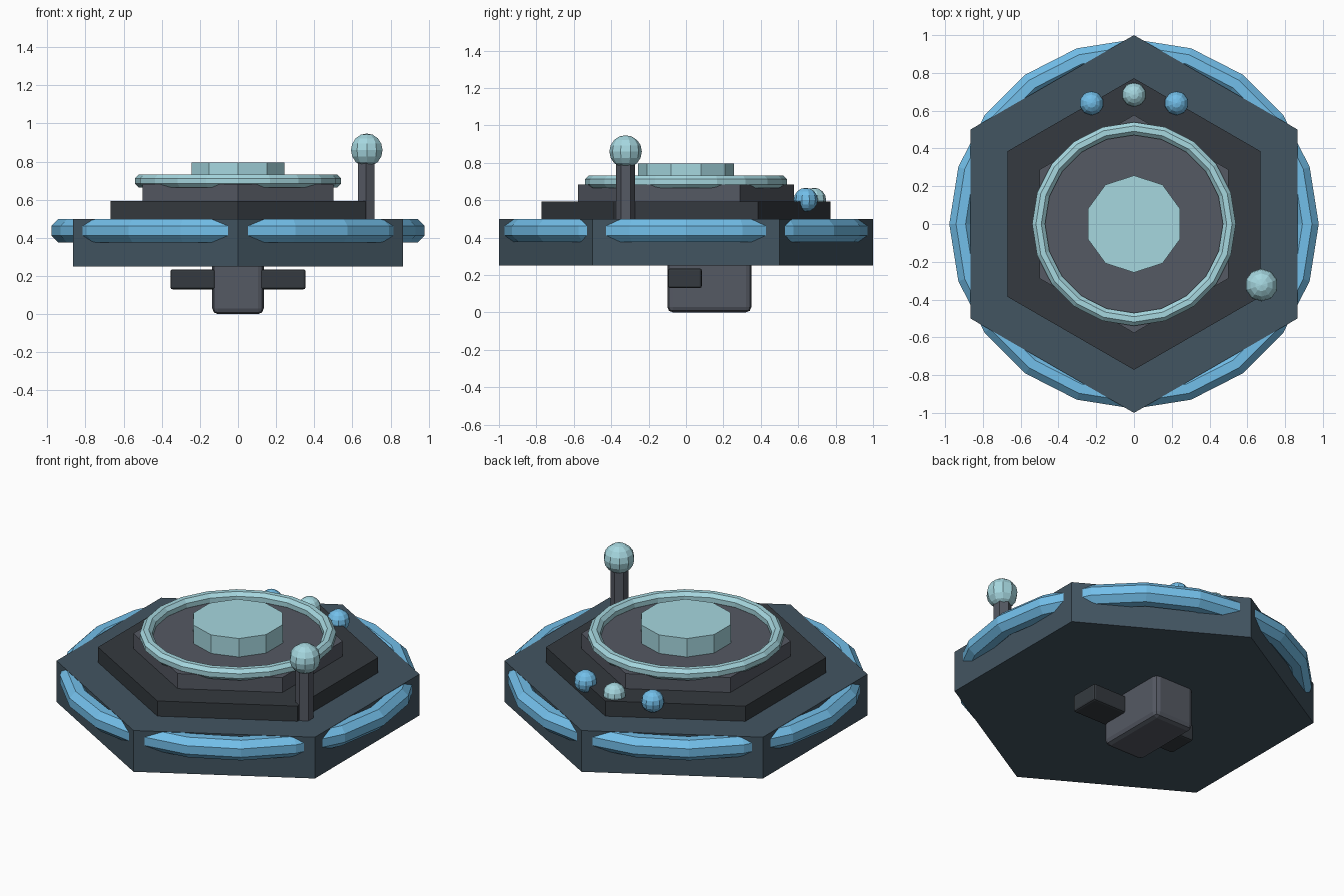
import bpy
from math import pi, cos, sin

if "Cube" in bpy.data.objects:
    bpy.data.objects.remove(bpy.data.objects["Cube"])


def mat(name, color):
    m = bpy.data.materials.new(name)
    m.diffuse_color = (*color, 1)
    m.use_nodes = True
    m.node_tree.nodes["Principled BSDF"].inputs["Base Color"].default_value = m.diffuse_color
    return m


SLATE = mat("slate", (0.055, 0.09, 0.12))
DARK = mat("dark", (0.035, 0.042, 0.05))
GREY = mat("grey", (0.09, 0.10, 0.125))
BLUE = mat("blue", (0.17, 0.52, 0.82))
CYAN = mat("cyan", (0.38, 0.68, 0.74))


def finish(name, m):
    o = bpy.context.object
    o.name = name
    o.data.materials.append(m)
    return o


def prism(name, sides, r, z0, z1, m, x=0, y=0):
    bpy.ops.mesh.primitive_cylinder_add(vertices=sides, radius=r, depth=z1 - z0,
                                        location=(x, y, (z0 + z1) / 2))
    return finish(name, m)


def ball(name, r, loc, m):
    bpy.ops.mesh.primitive_uv_sphere_add(segments=10, ring_count=8, radius=r, location=loc)
    return finish(name, m)


def ring(name, r, minor, z, m):
    # octagonal tube, turned so that a flat faces outward
    bpy.ops.mesh.primitive_torus_add(major_segments=20, minor_segments=8, major_radius=r,
                                     minor_radius=minor, location=(0, 0, z))
    o = finish(name, m)
    for i, v in enumerate(o.data.vertices):
        a, b = 2 * pi * (i // 8) / 20, 2 * pi * (i % 8 + 0.5) / 8
        d = r + minor * cos(b)
        v.co = (d * cos(a), d * sin(a), minor * sin(b))
    return o


def box(name, lo, hi, bevel, m):
    bpy.ops.mesh.primitive_cube_add(size=1, location=[(a + b) / 2 for a, b in zip(lo, hi)])
    o = finish(name, m)
    o.scale = [b - a for a, b in zip(lo, hi)]
    bpy.ops.object.transform_apply(location=False, rotation=False, scale=True)
    mod = o.modifiers.new("bevel", 'BEVEL')
    mod.width, mod.segments = bevel, 2
    return o


# stepped hexagonal body
prism("base_plate", 6, 1.0, 0.25, 0.5, SLATE)
prism("middle_tier", 6, 0.772, 0.49, 0.592, DARK)
prism("upper_tier", 6, 0.577, 0.585, 0.683, GREY)
prism("centre_button", 10, 0.257, 0.67, 0.795, CYAN)

# glowing rings
ring("outer_ring", 0.917, 0.066, 0.437, BLUE)
ring("top_ring", 0.505, 0.037, 0.698, CYAN)

# antenna
prism("antenna_post", 6, 0.05, 0.49, 0.82, GREY, 0.672, -0.323)
ball("antenna_ball", 0.087, (0.675, -0.323, 0.86), CYAN)

# indicator lamps at the back
for n, x, y, m in (("left", -0.225, 0.64, BLUE), ("centre", 0, 0.685, CYAN),
                   ("right", 0.225, 0.64, BLUE)):
    ball(n + "_lamp", 0.064, (x, y, 0.602), m)

# mounting block with side lugs underneath
box("mount_block", (-0.135, -0.1, 0), (0.135, 0.35, 0.28), 0.03, GREY)
for n, s in (("left", -1), ("right", 1)):
    xs = sorted((s * 0.12, s * 0.355))
    box(n + "_lug", (xs[0], -0.097, 0.13), (xs[1], 0.085, 0.235), 0.012, DARK)
